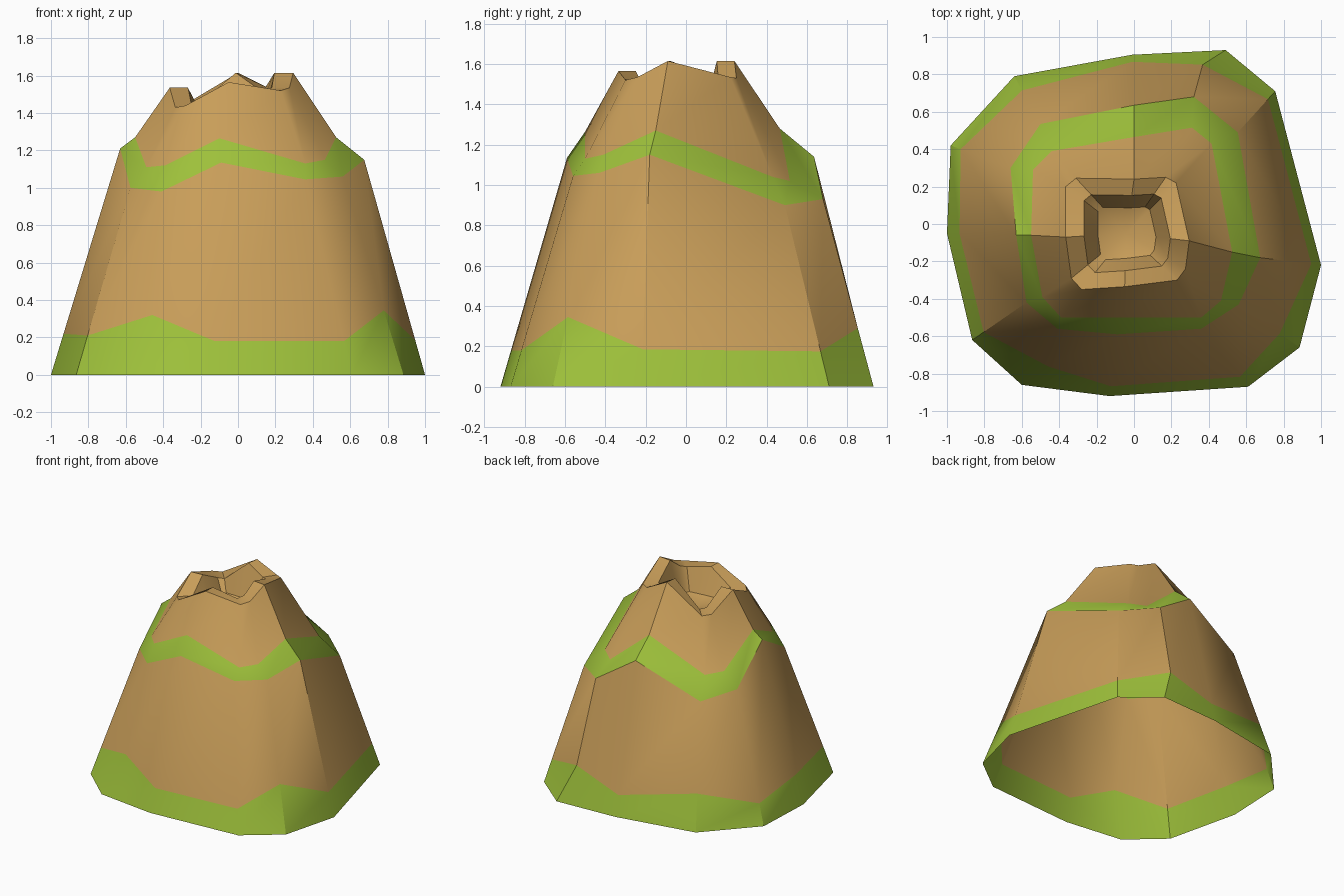
import bpy, bmesh

if "Cube" in bpy.data.objects:
    bpy.data.objects.remove(bpy.data.objects["Cube"])


def material(name, rgb):
    m = bpy.data.materials.new(name)
    m.diffuse_color = (*rgb, 1)
    m.use_nodes = True
    m.node_tree.nodes["Principled BSDF"].inputs["Base Color"].default_value = m.diffuse_color
    return m


BROWN, GREEN = 0, 1
mats = [material("earth brown", (0.58, 0.34, 0.10)),
        material("grass green", (0.34, 0.53, 0.043))]

# Twelve-sided rings, clockwise from the left back corner: plan outline, then heights
base_xy = [(-.98, .42), (-.64, .79), (-.01, .905), (.49, .93), (.755, .71), (1, -.22),
           (.885, -.66), (.61, -.87), (-.13, -.92), (-.60, -.86), (-.865, -.62), (-1, -.05)]
grass_z = [.16, .27, .16, .29, .175, .185, .345, .18, .18, .32, .21, .22]

ledge_xy = [(-.66, .30), (-.50, .535), (0, .635), (.32, .68), (.555, .49), (.675, -.18),
            (.56, -.43), (.36, -.56), (-.09, -.59), (-.41, -.56), (-.575, -.42), (-.63, -.06)]
ledge_z = [.96, .91, 1.14, .93, .90, 1.15, 1.06, 1.045, 1.135, .98, 1.0, 1.21]

step_xy = [(-.54, .29), (-.44, .39), (0, .465), (.31, .515), (.415, .43), (.525, -.15),
           (.465, -.41), (.36, -.50), (-.10, -.50), (-.39, -.50), (-.49, -.39), (-.55, -.06)]
step_z = [1.07, 1.05, 1.28, 1.02, 1.04, 1.27, 1.15, 1.13, 1.265, 1.12, 1.11, 1.27]

rim_xy = [(-.365, .20), (-.31, .245), (0, .24), (.17, .25), (.225, .22), (.295, -.09),
          (.275, -.24), (.23, -.30), (-.05, -.335), (-.28, -.35), (-.335, -.29), (-.365, -.07)]
rim_z = [1.44, 1.43, 1.615, 1.53, 1.535, 1.615, 1.535, 1.52, 1.565, 1.44, 1.43, 1.535]


def ring(xy, z):
    return [(x, y, h) for (x, y), h in zip(xy, z)]


def scaled(pts, s, drop, cx=-.04, cy=-.05):
    return [(cx + (x - cx) * s, cy + (y - cy) * s, z - drop) for x, y, z in pts]


base = ring(base_xy, [0] * 12)
ledge = ring(ledge_xy, ledge_z)
step = ring(step_xy, step_z)
rim = ring(rim_xy, rim_z)
# Grass line lies on the slope between base and ledge
grass = []
for i, ((bx, by, _), (lx, ly, lz), z) in enumerate(zip(base, ledge, grass_z)):
    t = z / lz
    x = bx + (lx - bx) * t + {9: .08, 3: -.07}.get(i, 0)
    grass.append((x, by + (ly - by) * t, z))
rim_inner = scaled(rim, .70, 0)
floor = [(x, y, 1.36) for x, y, _ in scaled(rim, .47, 0)]

bm = bmesh.new()
rings = [[bm.verts.new(p) for p in r]
         for r in (base, grass, ledge, step, rim, rim_inner, floor)]
# Grass skirt, lower slope, grassy ledge, upper slope, crater rim, crater wall
for lo, hi, colour in zip(rings, rings[1:], (GREEN, BROWN, GREEN, BROWN, BROWN, BROWN)):
    for i in range(12):
        j = (i + 1) % 12
        bm.faces.new((lo[j], lo[i], hi[i], hi[j])).material_index = colour
# Crater floor
centre = bm.verts.new((-.04, -.05, 1.31))
for i in range(12):
    bm.faces.new((rings[-1][(i + 1) % 12], rings[-1][i], centre))

mesh = bpy.data.meshes.new("mountain")
bm.to_mesh(mesh)
bm.free()
for m in mats:
    mesh.materials.append(m)
mountain = bpy.data.objects.new("mountain", mesh)
bpy.context.collection.objects.link(mountain)
bpy.context.view_layer.objects.active = mountain
mountain.select_set(True)
bpy.ops.object.shade_smooth_by_angle(angle=0.6)
